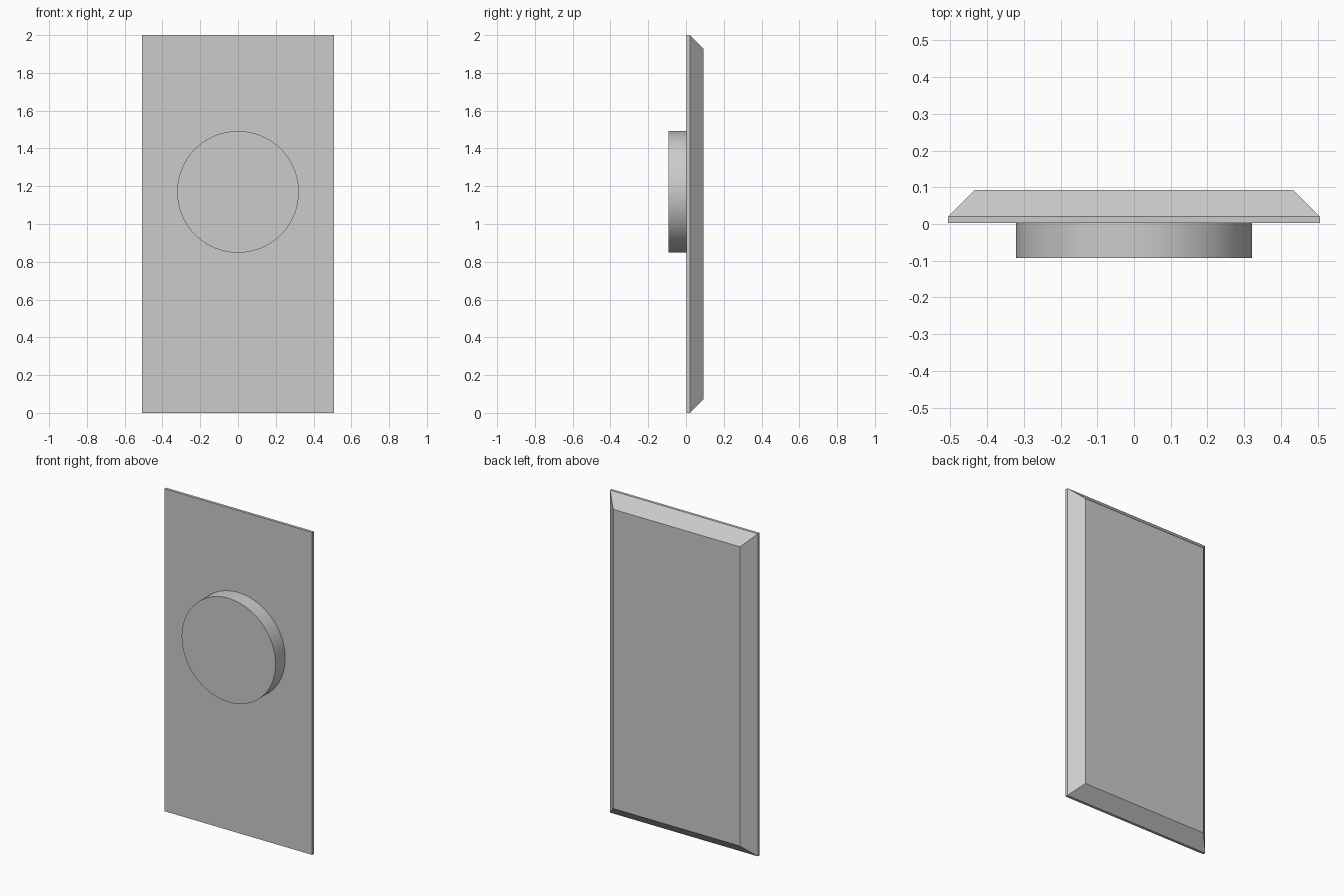
import bpy
import bmesh
from math import pi
from mathutils import Matrix

cube = bpy.data.objects.get("Cube")
if cube:
    bpy.data.objects.remove(cube, do_unlink=True)

WIDTH, HEIGHT = 1.014, 2.0
FRONT, RIM, BACK = 0.003, 0.02, 0.092
CHAMFER = BACK - RIM
KNOB_RADIUS, KNOB_HEIGHT = 0.322, 1.17

grey = bpy.data.materials.new("plain grey")
grey.use_nodes = True
colour = (0.6, 0.6, 0.6, 1)
grey.diffuse_color = colour
grey.node_tree.nodes["Principled BSDF"].inputs["Base Color"].default_value = colour


def add_object(name, bm):
    bmesh.ops.recalc_face_normals(bm, faces=bm.faces)
    mesh = bpy.data.meshes.new(name)
    bm.to_mesh(mesh)
    bm.free()
    mesh.materials.append(grey)
    obj = bpy.data.objects.new(name, mesh)
    bpy.context.collection.objects.link(obj)
    return obj


# Rectangular plate: thin straight rim, then a chamfer in to the back face
bm = bmesh.new()
rings = []
for y, inset in ((FRONT, 0), (RIM, 0), (BACK, CHAMFER)):
    x, low, high = WIDTH / 2 - inset, inset, HEIGHT - inset
    corners = ((-x, low), (x, low), (x, high), (-x, high))
    rings.append([bm.verts.new((cx, y, cz)) for cx, cz in corners])
bm.faces.new(rings[0])
bm.faces.new(rings[-1])
for a, b in zip(rings, rings[1:]):
    for i in range(4):
        j = (i + 1) % 4
        bm.faces.new((a[i], a[j], b[j], b[i]))
add_object("back_plate", bm)

# Round disc standing out from the front of the plate
bm = bmesh.new()
depth = FRONT + BACK
place = Matrix.Translation((0, FRONT - depth / 2, KNOB_HEIGHT)) @ Matrix.Rotation(pi / 2, 4, "X")
bmesh.ops.create_cone(bm, cap_ends=True, segments=96, radius1=KNOB_RADIUS,
                      radius2=KNOB_RADIUS, depth=depth, matrix=place)
disc = add_object("round_disc", bm)
bpy.ops.object.select_all(action="DESELECT")
disc.select_set(True)
bpy.context.view_layer.objects.active = disc
bpy.ops.object.shade_smooth_by_angle()
